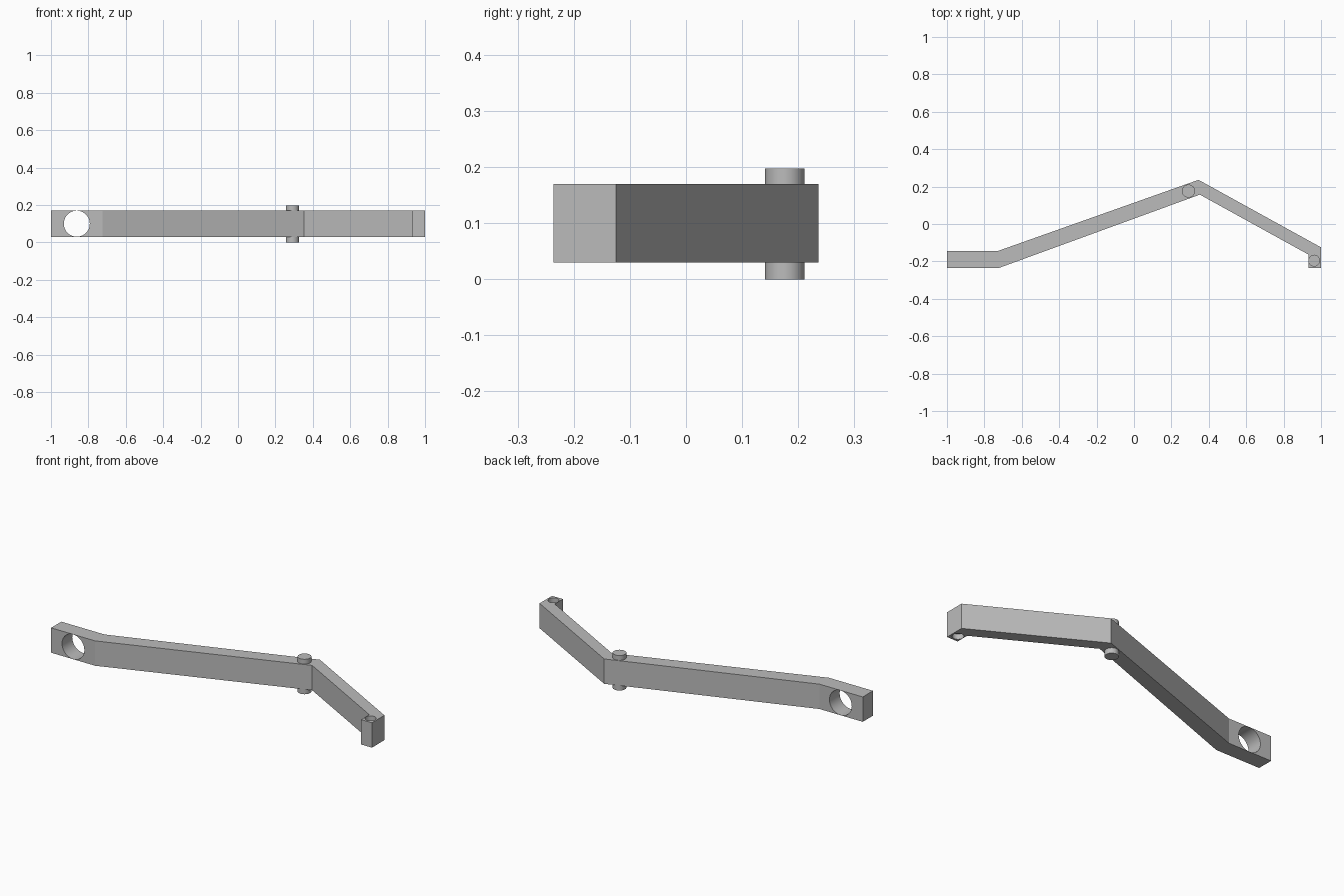
import bpy
import bmesh
from mathutils import Matrix, Vector

if "Cube" in bpy.data.objects:
    bpy.data.objects.remove(bpy.data.objects["Cube"], do_unlink=True)

grey = bpy.data.materials.new("light grey")
grey.use_nodes = True
COLOUR = (0.5, 0.5, 0.5, 1)
grey.diffuse_color = COLOUR
grey.node_tree.nodes["Principled BSDF"].inputs["Base Color"].default_value = COLOUR

BOTTOM, TOP = 0.03, 0.17


def add_object(name, bm):
    mesh = bpy.data.meshes.new(name)
    bmesh.ops.recalc_face_normals(bm, faces=bm.faces)
    bm.to_mesh(mesh)
    bm.free()
    mesh.materials.append(grey)
    obj = bpy.data.objects.new(name, mesh)
    bpy.context.collection.objects.link(obj)
    return obj


def cylinder(name, centre, radius, length, axis="Z"):
    bm = bmesh.new()
    turn = Matrix.Rotation(1.570796, 4, "X") if axis == "Y" else Matrix()
    bmesh.ops.create_cone(bm, cap_ends=True, segments=64, radius1=radius, radius2=radius,
                          depth=length, matrix=Matrix.Translation(centre) @ turn)
    return add_object(name, bm)


def smooth(obj):
    bpy.ops.object.select_all(action="DESELECT")
    obj.select_set(True)
    bpy.context.view_layer.objects.active = obj
    bpy.ops.object.shade_smooth_by_angle(angle=0.26)


def cut(target, cutter):
    mod = target.modifiers.new("cut", "BOOLEAN")
    mod.operation, mod.solver, mod.object = "DIFFERENCE", "EXACT", cutter
    bpy.context.view_layer.objects.active = target
    bpy.ops.object.modifier_apply(modifier=mod.name)
    bpy.data.objects.remove(cutter, do_unlink=True)


# Bent bar: plan outline raised to its full height
outline = [(-1, -0.236), (-0.725, -0.236), (0.352, 0.157), (0.932, -0.163), (0.932, -0.236),
           (1, -0.236), (1, -0.125), (0.345, 0.236), (-0.73, -0.145), (-1, -0.145)]
bm = bmesh.new()
base = bm.faces.new([bm.verts.new((x, y, BOTTOM)) for x, y in outline])
raised = bmesh.ops.extrude_face_region(bm, geom=[base])["geom"]
bmesh.ops.translate(bm, vec=Vector((0, 0, TOP - BOTTOM)),
                    verts=[v for v in raised if isinstance(v, bmesh.types.BMVert)])
bar = add_object("bent_bar", bm)

# Round through hole at the straight end
cut(bar, cylinder("end_hole_cutter", (-0.862, -0.19, 0.1), 0.0695, 0.3, "Y"))

# Shallow sockets above and below the hooked tip
for z in (BOTTOM, TOP):
    cut(bar, cylinder("socket_cutter", (0.963, -0.196, z), 0.029, 0.06))
smooth(bar)

# Pivot pin standing out on both sides near the bend
smooth(cylinder("pivot_pin", (0.291, 0.176, 0.0985), 0.035, 0.197))
